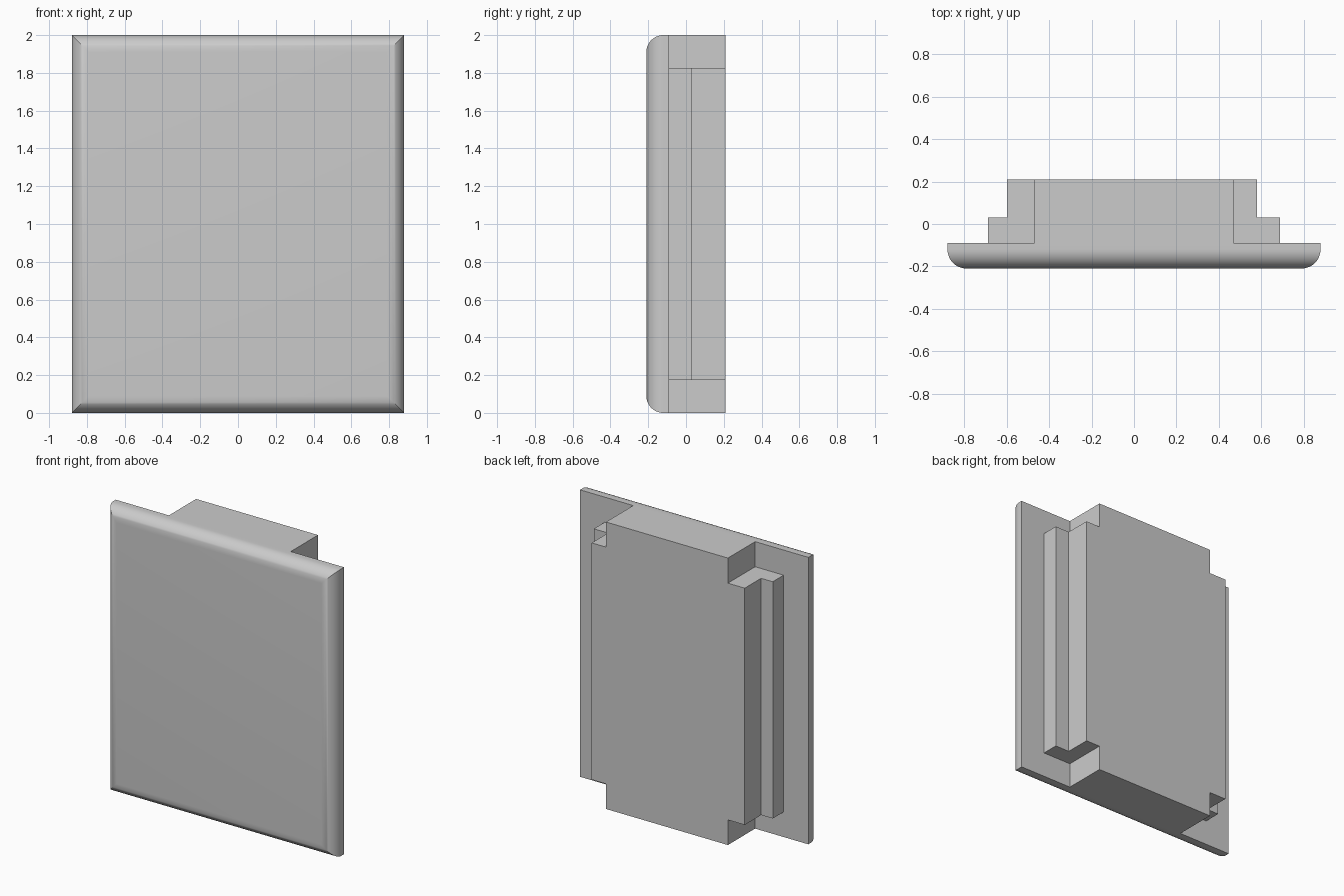
import bpy, bmesh, math

cube = bpy.data.objects.get("Cube")
if cube:
    bpy.data.objects.remove(cube, do_unlink=True)

grey = bpy.data.materials.new("plain_grey")
grey.use_nodes = True
colour = (0.6, 0.6, 0.6, 1)
grey.diffuse_color = colour
grey.node_tree.nodes["Principled BSDF"].inputs["Base Color"].default_value = colour

HALF_W, HEIGHT = 0.88, 2.0
FRONT, PLATE_BACK, STEP_BACK, BACK = -0.21, -0.09, 0.03, 0.21
CORE = 0.47        # half width of the full-height core
STEP = 0.69        # outer edge of the low step
NOTCH = 0.175      # height of the corner notches
RADIUS = 0.09


def add_object(name, bm):
    bmesh.ops.recalc_face_normals(bm, faces=bm.faces)
    mesh = bpy.data.meshes.new(name)
    bm.to_mesh(mesh)
    bm.free()
    mesh.materials.append(grey)
    obj = bpy.data.objects.new(name, mesh)
    bpy.context.collection.objects.link(obj)
    return obj


def prism(name, outline, z0, z1):
    """Extrude a plan outline upwards."""
    bm = bmesh.new()
    face = bm.faces.new([bm.verts.new((x, y, z0)) for x, y in outline])
    top = bmesh.ops.extrude_face_region(bm, geom=[face])["geom"]
    verts = [v for v in top if isinstance(v, bmesh.types.BMVert)]
    bmesh.ops.translate(bm, verts=verts, vec=(0, 0, z1 - z0))
    return add_object(name, bm)


# Front plate: stacked rectangles give rolled edges with mitred corners
def ring(bm, y, inset):
    w, h = HALF_W - inset, HEIGHT / 2 - inset
    return [bm.verts.new((sx * w, y, HEIGHT / 2 + sz * h))
            for sx, sz in ((-1, -1), (1, -1), (1, 1), (-1, 1))]


bm = bmesh.new()
rings = [ring(bm, PLATE_BACK, 0)]
SEGMENTS = 12
for i in range(SEGMENTS + 1):
    a = math.pi / 2 * i / SEGMENTS
    rings.append(ring(bm, FRONT + RADIUS * (1 - math.sin(a)), RADIUS * (1 - math.cos(a))))
for a, b in zip(rings, rings[1:]):
    for i in range(4):
        j = (i + 1) % 4
        bm.faces.new((a[i], a[j], b[j], b[i]))
bm.faces.new(rings[0])
bm.faces.new(rings[-1])
plate = add_object("front_plate", bm)
bpy.ops.object.select_all(action="DESELECT")
plate.select_set(True)
bpy.context.view_layer.objects.active = plate
bpy.ops.object.shade_smooth_by_angle(angle=math.radians(30))

# Full-height core behind the plate
prism("back_core", [(-CORE, PLATE_BACK), (CORE, PLATE_BACK),
                    (CORE, BACK), (-CORE, BACK)], 0, HEIGHT)

# Stepped flanges at each side, short of the top and bottom
for name, side, shoulder in (("left_flange", 1, 0.58), ("right_flange", -1, 0.60)):
    outline = [(CORE, PLATE_BACK), (STEP, PLATE_BACK), (STEP, STEP_BACK),
               (shoulder, STEP_BACK), (shoulder, BACK), (CORE, BACK)]
    prism(name, [(side * x, y) for x, y in outline], NOTCH, HEIGHT - NOTCH)
